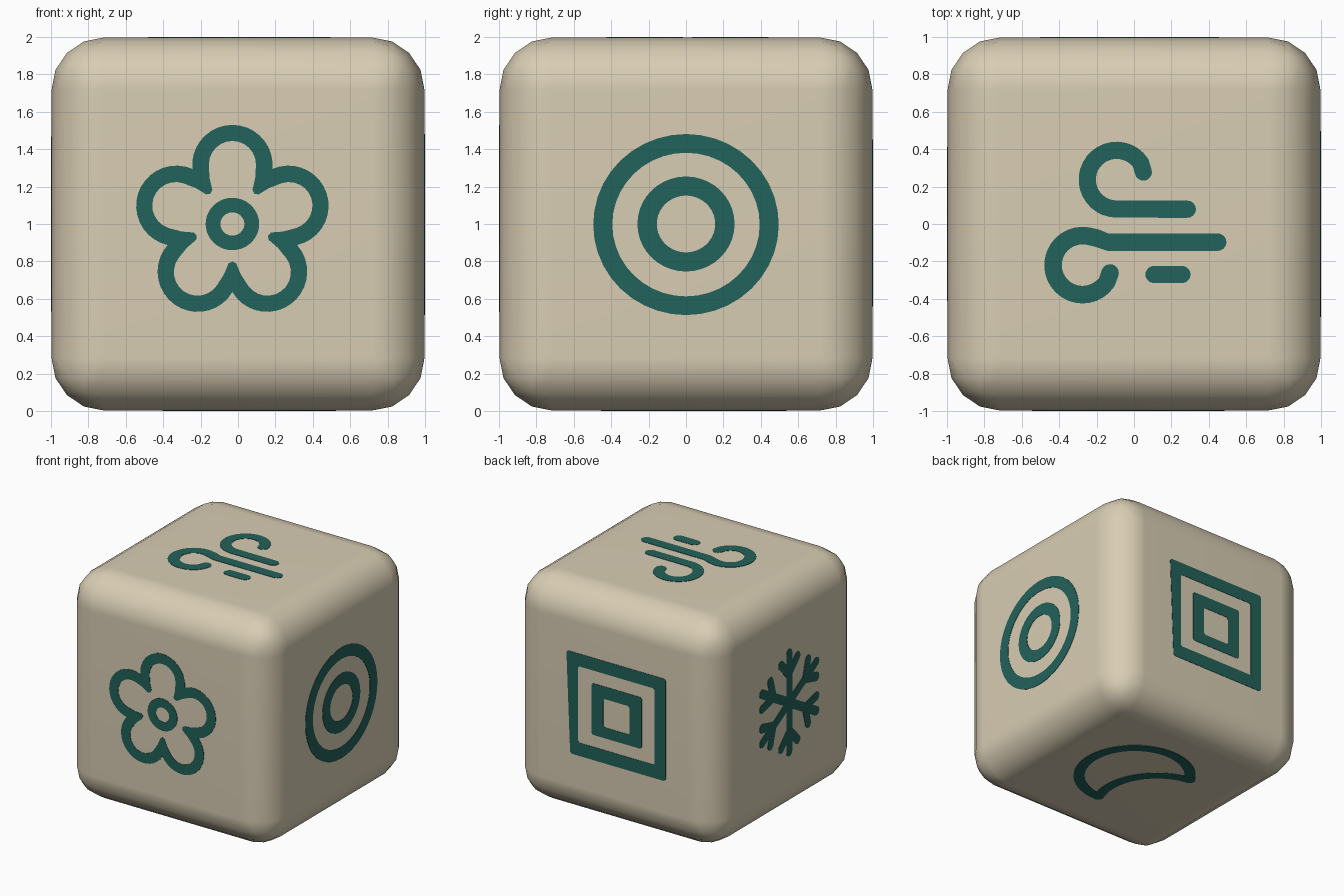
import bpy, bmesh, math
from mathutils import Vector

if "Cube" in bpy.data.objects:
    bpy.data.objects.remove(bpy.data.objects["Cube"])

def material(name, rgb):
    m = bpy.data.materials.new(name)
    m.diffuse_color = (*rgb, 1)
    m.use_nodes = True
    m.node_tree.nodes["Principled BSDF"].inputs["Base Color"].default_value = m.diffuse_color
    return m

cream = material("cream", (0.69, 0.61, 0.455))
teal = material("dark_teal", (0.0165, 0.122, 0.103))

def add_object(name, bm, mat):
    me = bpy.data.meshes.new(name)
    bm.to_mesh(me)
    bm.free()
    ob = bpy.data.objects.new(name, me)
    me.materials.append(mat)
    bpy.context.collection.objects.link(ob)
    return ob

# Rounded cube body, a hair under 2 units so the plates end at 2
bm = bmesh.new()
bmesh.ops.create_cube(bm, size=1.994)
bmesh.ops.bevel(bm, geom=bm.edges[:], offset=0.28, segments=4, profile=0.5, affect='EDGES')
bmesh.ops.translate(bm, verts=bm.verts[:], vec=(0, 0, 1))
body = add_object("die_body", bm, cream)
bpy.context.view_layer.objects.active = body
body.select_set(True)
bpy.ops.object.shade_smooth_by_angle(angle=math.radians(35))
body.select_set(False)
wn = body.modifiers.new("even_normals", 'WEIGHTED_NORMAL')
wn.keep_sharp = True

# Each ribbon is (left points, right points, closed); a plate is a set of ribbons on one cube side
def plate(name, normal, right, ribbons):
    n, r = Vector(normal), Vector(right)
    up = n.cross(r)
    bm = bmesh.new()
    for a, b, closed in ribbons:
        rows = [[bm.verts.new(Vector((0, 0, 1)) + n + r * p[0] + up * p[1]) for p in side]
                for side in (a, b)]
        for i in range(len(a) if closed else len(a) - 1):
            j = (i + 1) % len(a)
            f = bm.faces.new((rows[0][i], rows[0][j], rows[1][j], rows[1][i]))
            f.normal_update()
            if f.normal.dot(n) < 0:
                f.normal_flip()
    ob = add_object(name, bm, teal)
    s = ob.modifiers.new("thickness", 'SOLIDIFY')
    s.thickness, s.offset = 0.006, -1

def arc(cx, cy, r, a0, a1, n, ry=None):
    out = []
    for i in range(n + 1):
        t = math.radians(a0 + (a1 - a0) * i / n)
        out.append((cx + r * math.cos(t), cy + (ry or r) * math.sin(t)))
    return out

def ellipse(cx, cy, rx, ry, n=40):
    return arc(cx, cy, rx, 0, 360, n, ry)[:-1]

def ring(cx, cy, outer, inner):
    return (ellipse(cx, cy, *outer), ellipse(cx, cy, *inner), True)

def stroke(points, width):
    """Brush line with round ends."""
    pts = [Vector(p) for p in points]
    w = width / 2
    dirs = [(pts[min(i + 1, len(pts) - 1)] - pts[max(i - 1, 0)]).normalized() for i in range(len(pts))]
    caps = [math.radians(t) for t in (0, 20, 40, 60, 75, 87)]
    rows = [(pts[0] - dirs[0] * w * math.sin(t), dirs[0], w * math.cos(t)) for t in reversed(caps)]
    rows += [(p, d, w) for p, d in zip(pts[1:-1], dirs[1:-1])]
    rows += [(pts[-1] + dirs[-1] * w * math.sin(t), dirs[-1], w * math.cos(t)) for t in caps]
    left = [p + Vector((-d.y, d.x)) * h for p, d, h in rows]
    right = [p - Vector((-d.y, d.x)) * h for p, d, h in rows]
    return (left, right, False)

def turn(points, deg, cx=0):
    c, s = math.cos(math.radians(deg)), math.sin(math.radians(deg))
    return [(cx + x * c - y * s, x * s + y * c) for x, y in points]

# Front: five-petal flower outline, one petal along +x repeated by rotation
outer_petal = arc(0.315, 0, 0.215, -95.5, 95.5, 18)[:-1]
side = [(0.162, 0.118), (0.182, 0.107), (0.245, 0.122)]
inner_petal = [(x, -y) for x, y in side] + arc(0.318, 0, 0.126, -90, 90, 12) + side[:0:-1]
outer, inner = [], []
for k in range(5):
    outer += turn(outer_petal, 90 + 72 * k, -0.03)
    inner += turn(inner_petal, 90 + 72 * k, -0.03)
plate("flower_symbol", (0, -1, 0), (1, 0, 0),
      [(outer, inner, True), ring(-0.03, 0, (0.143, 0.14), (0.064, 0.062))])

# Right: two concentric rings
plate("ring_symbol", (1, 0, 0), (0, 1, 0),
      [ring(0, -0.003, (0.496, 0.484), (0.394, 0.384)),
       ring(0, 0, (0.26, 0.254), (0.156, 0.152))])

# Back: two nested squares, slightly hand-drawn
def rect(l, r, b, t, skew=0.0, c=0.015):
    return [(l + c, t), (r - c, t), (r, t - c), (r, b + c), (r - c, b),
            (l + skew + c, b), (l + skew, b + c), (l, t - c)]

plate("square_symbol", (0, 1, 0), (-1, 0, 0),
      [(rect(-0.455, 0.503, -0.44, 0.452, 0.035), rect(-0.345, 0.395, -0.325, 0.342), True),
       (rect(-0.213, 0.272, -0.22, 0.23), rect(-0.1, 0.155, -0.126, 0.122), True)])

# Left: six-armed snowflake
arm = [[(0, 0), (0.43, 0)], [(0.25, 0), (0.365, 0.112)], [(0.25, 0), (0.365, -0.112)]]
plate("snowflake_symbol", (-1, 0, 0), (0, -1, 0),
      [stroke(turn(line, 30 + 60 * k), 0.078) for k in range(6) for line in arm])

# Top: wind swirls
plate("wind_symbol", (0, 0, 1), (1, 0, 0),
      [stroke([(0.05, 0.278)] + arc(-0.093, 0.237, 0.157, 35, 270, 22) + [(0.285, 0.079)], 0.092),
       stroke([(0.447, -0.097), (-0.14, -0.097), (-0.2, -0.075)]
              + arc(-0.275, -0.22, 0.158, 80, 325, 22) + [(-0.128, -0.262)], 0.094),
       stroke([(0.107, -0.27), (0.256, -0.27)], 0.092)])

# Bottom: crescent moon outline from two arcs meeting at the tips
t = math.radians(40)
mx, my, big, cx, cy, cut = 0.005, 0.05, 0.45, 0.185, -0.447, 0.5
d = math.hypot(cx - mx, cy - my)
axis = math.degrees(math.atan2(cy - my, cx - mx))
half_big = math.degrees(math.acos((d * d + big * big - cut * cut) / (2 * d * big)))
half_cut = math.degrees(math.acos((d * d + cut * cut - big * big) / (2 * d * cut)))
plate("moon_symbol", (0, 0, -1), (-math.cos(t), math.sin(t), 0),
      [stroke(arc(mx, my, big, axis + half_big, axis + 360 - half_big, 36), 0.09),
       stroke(arc(cx, cy, cut, axis + 180 - half_cut, axis + 180 + half_cut, 20), 0.088)])
